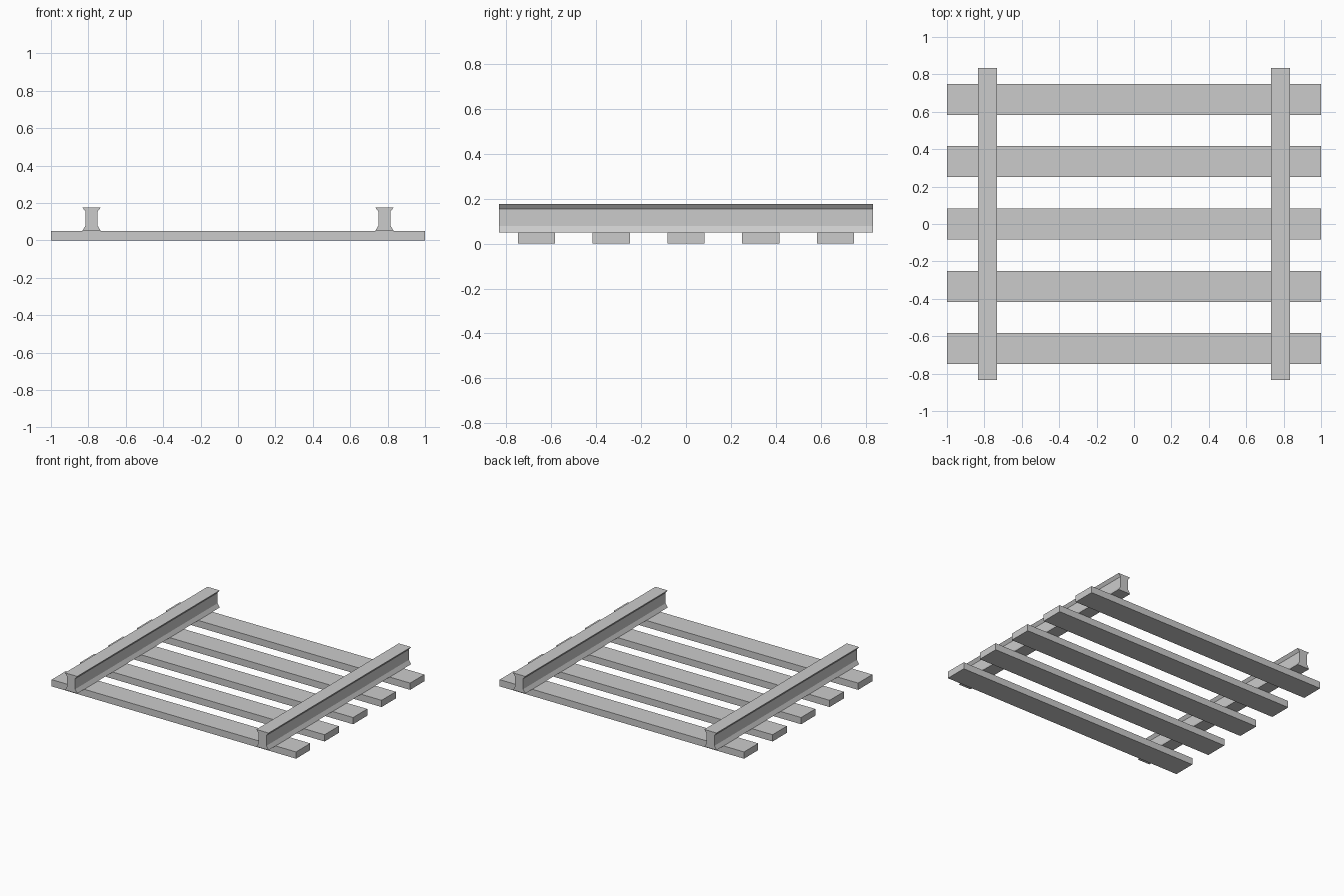
import bpy, bmesh

if "Cube" in bpy.data.objects:
    bpy.data.objects.remove(bpy.data.objects["Cube"])

def prism(name, profile, axis, half_length):
    """Extrude a closed (u, z) profile along the x or y axis."""
    bm = bmesh.new()
    def place(u, z, t):
        return (t, u, z) if axis == 'x' else (u, t, z)
    verts = [bm.verts.new(place(u, z, -half_length)) for u, z in profile]
    face = bm.faces.new(verts)
    ext = bmesh.ops.extrude_face_region(bm, geom=[face], use_keep_orig=True)
    moved = [g for g in ext['geom'] if isinstance(g, bmesh.types.BMVert)]
    bmesh.ops.translate(bm, verts=moved, vec=place(0, 0, 2 * half_length))
    bmesh.ops.recalc_face_normals(bm, faces=bm.faces)
    mesh = bpy.data.meshes.new(name)
    bm.to_mesh(mesh)
    bm.free()
    obj = bpy.data.objects.new(name, mesh)
    bpy.context.collection.objects.link(obj)
    return obj

# Sleepers: five flat planks across the track
for i in range(5):
    y = (i - 2) / 3
    prism(f"sleeper_{i + 1}",
          [(y - 0.083, 0), (y + 0.083, 0), (y + 0.083, 0.05), (y - 0.083, 0.05)],
          'x', 1.0)

# Rails: waisted section with flared foot and head
half = [(0.05, 0.05), (0.033, 0.078), (0.033, 0.155), (0.05, 0.177)]
section = half + [(-u, z) for u, z in reversed(half)]
for side, cx in (("left", -0.783), ("right", 0.783)):
    prism(f"rail_{side}", [(cx + u, z) for u, z in section], 'y', 0.833)
